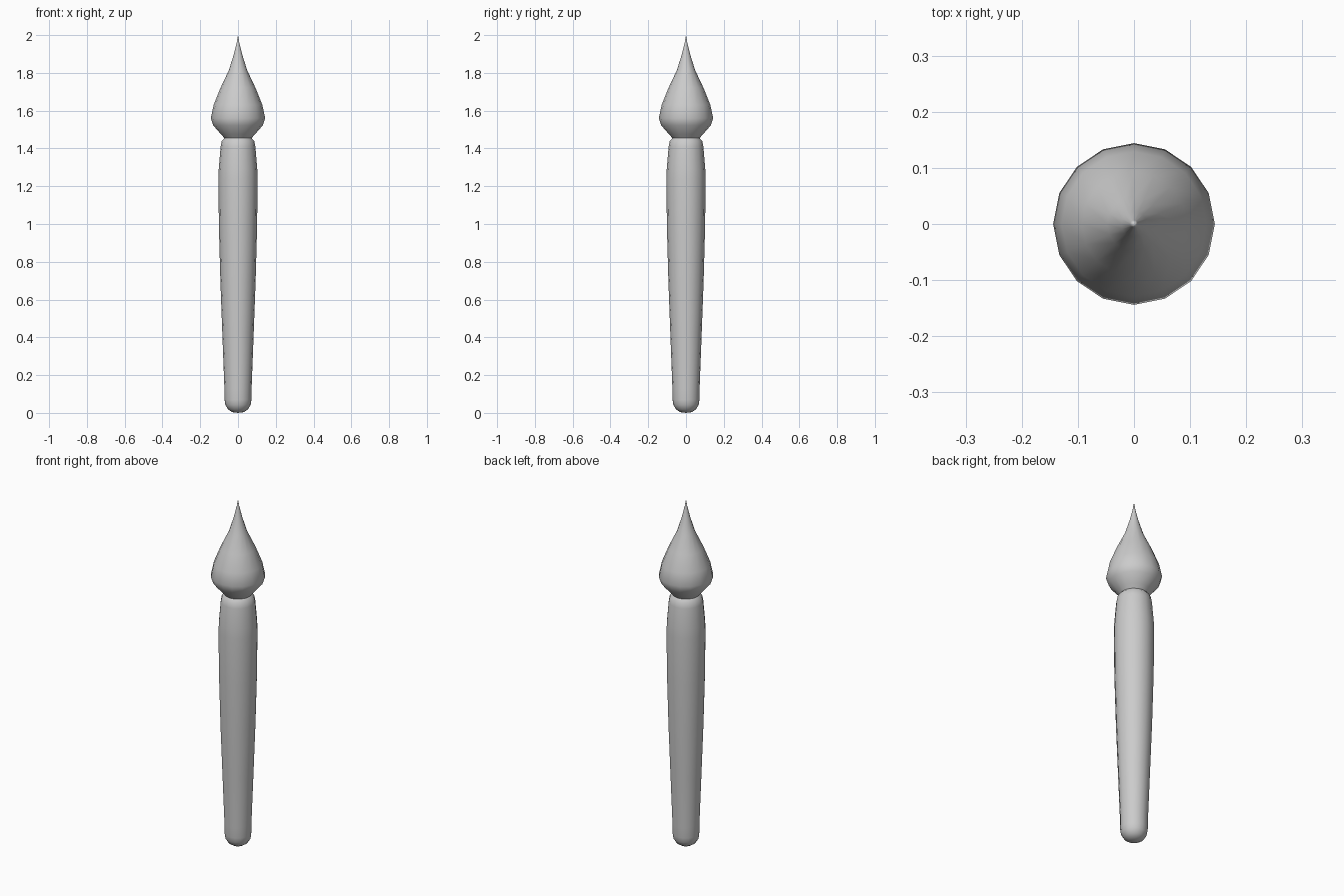
import bpy, bmesh, math
from mathutils import Vector

if "Cube" in bpy.data.objects:
    bpy.data.objects.remove(bpy.data.objects["Cube"])

SIDES = 16

grey = bpy.data.materials.new("plain grey")
grey.diffuse_color = (0.6, 0.6, 0.6, 1)
grey.use_nodes = True
grey.node_tree.nodes["Principled BSDF"].inputs["Base Color"].default_value = grey.diffuse_color


def lathe(name, profile):
    """Spin a (radius, height) profile round the z axis."""
    bm = bmesh.new()
    verts = [bm.verts.new((r, 0, z)) for r, z in profile]
    edges = [bm.edges.new(pair) for pair in zip(verts, verts[1:])]
    bmesh.ops.spin(bm, geom=verts + edges, cent=Vector(), axis=(0, 0, 1),
                   angle=math.tau, steps=SIDES, use_duplicate=False)
    bmesh.ops.remove_doubles(bm, verts=bm.verts[:], dist=0.0005)
    bmesh.ops.recalc_face_normals(bm, faces=bm.faces[:])
    # an open shell: make sure the sides point away from the axis
    side = max(bm.faces, key=lambda f: f.calc_area())
    if side.normal.dot(side.calc_center_median() * Vector((1, 1, 0))) < 0:
        bmesh.ops.reverse_faces(bm, faces=bm.faces[:])
    mesh = bpy.data.meshes.new(name)
    bm.to_mesh(mesh)
    bm.free()
    mesh.materials.append(grey)
    ob = bpy.data.objects.new(name, mesh)
    bpy.context.collection.objects.link(ob)
    bpy.ops.object.select_all(action='DESELECT')
    ob.select_set(True)
    bpy.context.view_layer.objects.active = ob
    bpy.ops.object.shade_smooth_by_angle(angle=math.radians(60))


# Tapered handle with a rounded foot and shoulder
lathe("handle", [(0, 0), (0.03, 0.004), (0.052, 0.018), (0.067, 0.042),
                 (0.071, 0.07), (0.072, 0.13), (0.083, 0.42), (0.093, 0.69),
                 (0.101, 0.98), (0.104, 1.24), (0.102, 1.29), (0.092, 1.41),
                 (0.086, 1.44), (0.072, 1.455)])

# Pointed brush tip swelling out of the neck
lathe("brush_tip", [(0.072, 1.455), (0.09, 1.475), (0.131, 1.522),
                    (0.144, 1.56), (0.129, 1.63), (0.093, 1.72),
                    (0.048, 1.815), (0.023, 1.895), (0.007, 1.96), (0, 2)])
